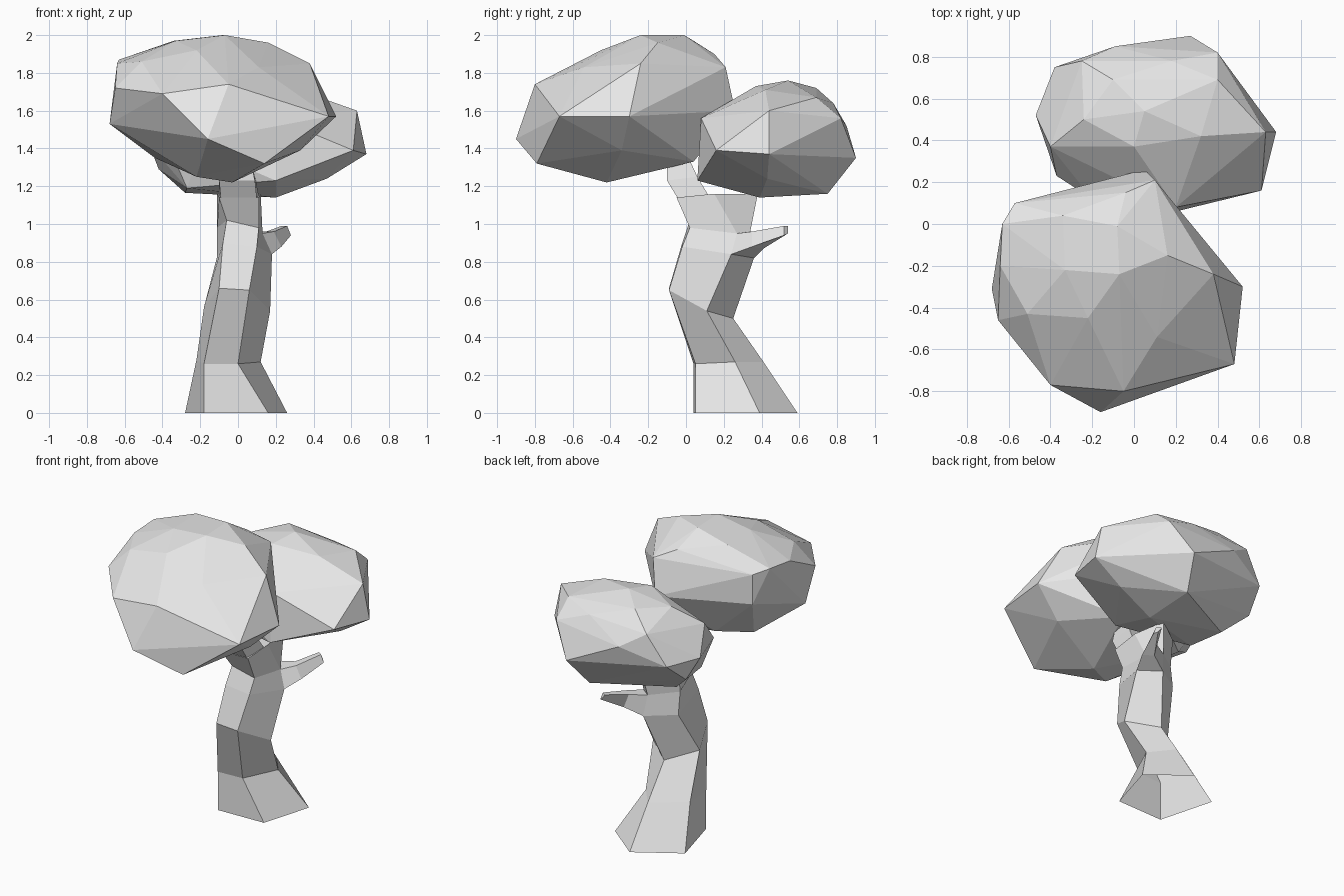
import bpy
import bmesh
from mathutils import Vector

default_cube = bpy.data.objects.get("Cube")
if default_cube:
    bpy.data.objects.remove(default_cube, do_unlink=True)


def make_material(name, colour):
    material = bpy.data.materials.new(name)
    material.use_nodes = True
    material.diffuse_color = colour
    shader = material.node_tree.nodes["Principled BSDF"]
    shader.inputs["Base Color"].default_value = colour
    return material


pale_grey = make_material("pale grey", (0.8, 0.8, 0.8, 1))


def finish_object(name, bm):
    """Turn the bmesh into a flat shaded object with the shared material."""
    mesh = bpy.data.meshes.new(name)
    bm.to_mesh(mesh)
    bm.free()
    mesh.materials.append(pale_grey)
    created = bpy.data.objects.new(name, mesh)
    bpy.context.scene.collection.objects.link(created)
    return created


def faceted_clump(name, *layers):
    """Wrap a tight faceted skin around the corner points of a leaf clump."""
    bm = bmesh.new()
    for layer in layers:
        for corner in layer:
            bm.verts.new(Vector(corner))
    bmesh.ops.convex_hull(bm, input=bm.verts[:])
    unused = [vert for vert in bm.verts if not vert.link_faces]
    bmesh.ops.delete(bm, geom=unused, context="VERTS")
    bmesh.ops.recalc_face_normals(bm, faces=bm.faces[:])
    return finish_object(name, bm)


def loft(name, sections):
    """Bridge counter-clockwise sections; the hidden start stays open, the end is capped."""
    bm = bmesh.new()
    rings = [[bm.verts.new(Vector(p)) for p in section] for section in sections]
    for lower, upper in zip(rings, rings[1:]):
        count = len(lower)
        for i in range(count):
            j = (i + 1) % count
            bm.faces.new((lower[i], lower[j], upper[j], upper[i]))
    bm.faces.new(rings[-1])
    return finish_object(name, bm)


# Trunk: five-sided sections, from the flared foot to the crotch
foot = [(-.18, .04, 0), (.16, .05, 0), (.26, .39, 0), (.01, .59, 0), (-.28, .41, 0)]
ankle = [(-.18, .04, .26), (0, .05, .26), (.12, .26, .27), (0, .41, .27), (-.22, .27, .28)]
knee = [(-.1, -.09, .66), (.06, -.09, .65), (.17, .11, .54), (-.01, .25, .5), (-.18, .11, .56)]
waist = [(-.08, -.02, .9), (.1, -.02, .88), (.18, .24, .84), (.07, .36, .82), (-.11, .24, .83)]
shoulder = [(-.06, .02, 1.02), (.11, .02, .98), (.13, .27, .95), (.05, .34, .96), (-.11, .22, .98)]
crotch = [(-.1, -.05, 1.14), (.11, -.05, 1.14), (.12, .15, 1.16), (.08, .38, 1.16), (-.11, .24, 1.16)]
loft("trunk", [foot, ankle, knee, waist, shoulder, crotch])

# Fork that carries the front leaf clump
fork_base = [(-.09, -.04, 1.13), (.1, -.04, 1.13), (.11, .12, 1.15), (-.1, .12, 1.15)]
fork_middle = [(-.1, -.1, 1.23), (.09, -.1, 1.23), (.09, .06, 1.25), (-.1, .06, 1.25)]
fork_top = [(-.1, -.1, 1.36), (.06, -.1, 1.36), (.06, .01, 1.36), (-.1, .01, 1.36)]
loft("front_fork", [fork_base, fork_middle, fork_top])

# Short side branch, tapering outward from the back corner of the waist
branch_root = [(.07, .36, .82), (.05, .34, .96), (.13, .27, .95), (.18, .24, .84)]
branch_middle = [(.18, .41, .87), (.15, .4, .96), (.19, .35, .96), (.23, .35, .88)]
branch_tip = [(.26, .54, .95), (.23, .54, .99), (.26, .52, .99), (.28, .52, .94)]
loft("side_branch", [branch_root, branch_middle, branch_tip])

# Front leaf clump: underside, widest corners, shoulders and crown
faceted_clump(
    "front_leaf_clump",
    [(-.03, -.42, 1.22), (.14, -.79, 1.32), (-.22, -.53, 1.25), (.33, -.34, 1.39),
     (-.44, -.1, 1.35), (.12, .04, 1.33), (-.25, .04, 1.36)],
    [(-.16, -.9, 1.45), (.48, -.67, 1.57), (.52, -.3, 1.57), (.05, .26, 1.6),
     (-.57, .1, 1.65), (-.68, -.31, 1.53)],
    [(-.4, -.77, 1.69), (-.65, -.46, 1.72), (-.05, -.8, 1.74), (.1, .21, 1.83),
     (-.57, .1, 1.85), (-.63, 0, 1.87), (-.64, -.2, 1.85), (.38, -.24, 1.85), (.11, -.54, 1.83)],
    [(-.51, -.43, 1.86), (-.22, -.45, 1.92), (.16, -.15, 1.96), (-.04, .15, 1.9),
     (-.34, .04, 1.97), (-.33, -.22, 1.97), (-.07, -.24, 2), (-.08, -.01, 2)],
)

# Rear leaf clump, lower and a little smaller
faceted_clump(
    "rear_leaf_clump",
    [(.2, .39, 1.14), (-.28, .5, 1.165), (-.27, .22, 1.19), (.2, .75, 1.16),
     (.2, .06, 1.23), (.47, .43, 1.24), (-.42, .6, 1.29)],
    [(.61, .16, 1.39), (.68, .44, 1.37), (.27, .9, 1.35), (-.38, .75, 1.42),
     (-.47, .52, 1.42), (-.37, .23, 1.42), (-.2, .12, 1.4)],
    [(.63, .44, 1.6), (.4, .82, 1.56), (-.09, .85, 1.52), (.2, .08, 1.56),
     (-.4, .37, 1.58), (-.25, .78, 1.62)],
    [(.4, .69, 1.67), (.18, .78, 1.64), (.32, .42, 1.71), (-.24, .5, 1.7),
     (0, .37, 1.73), (.05, .54, 1.76), (-.1, .69, 1.72)],
)
